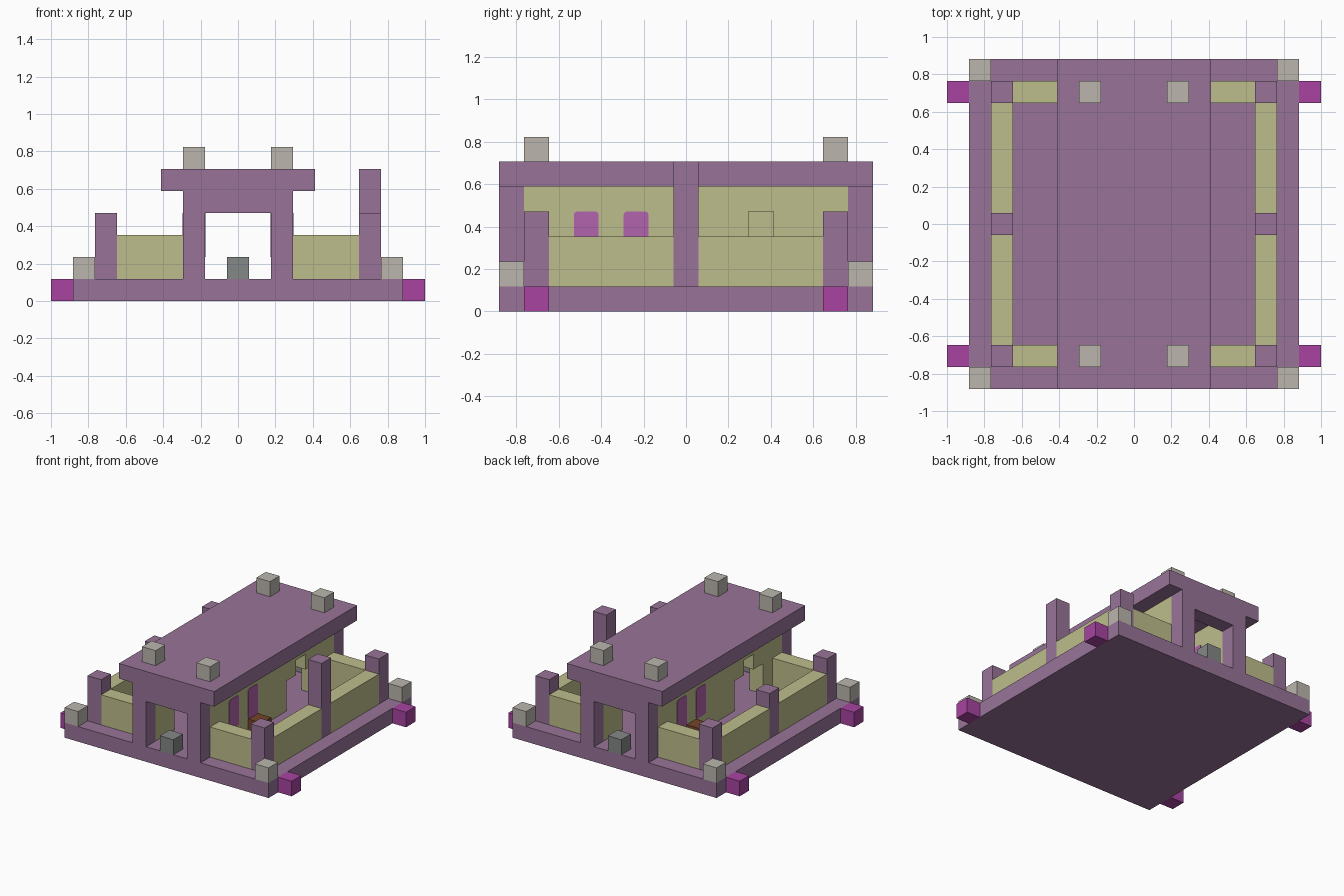
import bpy, bmesh

if "Cube" in bpy.data.objects:
    bpy.data.objects.remove(bpy.data.objects["Cube"], do_unlink=True)

U = 2 / 17              # one block
W, D = 17, 15           # blocks across and deep


def material(name, rgb):
    col = [((c / 255 + 0.055) / 1.055) ** 2.4 for c in rgb] + [1.0]
    m = bpy.data.materials.new(name)
    m.use_nodes = True
    m.diffuse_color = col
    m.node_tree.nodes["Principled BSDF"].inputs["Base Color"].default_value = col
    return m


PURPLE = material("dusty purple", (152, 116, 152))
KHAKI = material("khaki", (190, 190, 140))
STONE = material("pale stone", (187, 182, 174))
MAGENTA = material("magenta", (168, 68, 160))
PINK = material("window pink", (178, 100, 172))
GREY = material("dark grey", (132, 136, 134))
BROWN = material("brown", (118, 68, 42))


def box(name, mat, lo, hi):
    """Box between two block-grid corners."""
    size = [(b - a) * U for a, b in zip(lo, hi)]
    mid = [(a + b) / 2 * U for a, b in zip(lo, hi)]
    bm = bmesh.new()
    bmesh.ops.create_cube(bm, size=1)
    bmesh.ops.scale(bm, vec=size, verts=bm.verts)
    me = bpy.data.meshes.new(name)
    bm.to_mesh(me)
    bm.free()
    me.materials.append(mat)
    ob = bpy.data.objects.new(name, me)
    ob.location = (mid[0] - W * U / 2, mid[1] - D * U / 2, mid[2])
    bpy.context.collection.objects.link(ob)
    return ob


def turned(name, mat, lo, hi):
    """Box plus its copy turned half a circle about the centre."""
    box(name + "_left", mat, lo, hi)
    box(name + "_right", mat, (W - hi[0], D - hi[1], lo[2]),
        (W - lo[0], D - lo[1], hi[2]))


def corners(name, mat, lo, hi):
    """Box repeated in all four corners."""
    turned(name + "_back", mat, lo, hi)
    turned(name + "_front", mat, (lo[0], D - hi[1], lo[2]), (hi[0], D - lo[1], hi[2]))


# Base and roof slabs
box("base", PURPLE, (1, 0, 0), (16, 15, 1))
box("roof", PURPLE, (5, 0, 5), (12, 15, 6))

# Corner details
corners("base_peg", MAGENTA, (16, 13, 0), (17, 14, 1))
corners("corner_stone", STONE, (15, 14, 1), (16, 15, 2))
corners("roof_stone", STONE, (10, 13, 6), (11, 14, 7))
corners("corner_post", PURPLE, (14, 13, 1), (15, 14, 4))

# Middle posts, one of them tall
box("tall_middle_post", PURPLE, (14, 7, 1), (15, 8, 6))
box("short_middle_post", PURPLE, (2, 7, 1), (3, 8, 4))

# Low yard walls
corners("side_yard_wall", KHAKI, (14, 8, 1), (15, 13, 3))
corners("end_yard_wall", KHAKI, (11, 13, 1), (14, 14, 3))
corners("inner_end_yard_wall", KHAKI, (10.5, 13, 1), (11, 14, 3))

# Entrance frames with a block in each doorway
corners("door_jamb", PURPLE, (10, 14, 1), (11, 15, 5))
turned("door_lintel", PURPLE, (7, 14, 4), (10, 15, 5))
turned("door_block", GREY, (8, 14, 1), (9, 15, 2))

# House side walls, each with a stepped arch
turned("wall_long_part", KHAKI, (10, 1, 1), (11, 9, 5))
turned("wall_end_part", KHAKI, (10, 12, 1), (11, 14, 5))
turned("wall_arch_top", KHAKI, (10, 9, 4), (11, 12, 5))
for y in (9, 11):
    turned("wall_arch_step", KHAKI, (10, y, 3), (11, y + 1, 4))

# Window plates with softened corners, on both faces of each wall
for y in (3, 5):
    for x in (9.97, 10.97):
        turned("window", PINK, (x, y, 2), (x + 0.06, y + 1, 4))
for ob in bpy.data.objects:
    if ob.name.startswith("window"):
        bm = bmesh.new()
        bm.from_mesh(ob.data)
        edges = [e for e in bm.edges
                 if abs(e.verts[0].co.x - e.verts[1].co.x) > 0.001]
        bmesh.ops.bevel(bm, geom=edges, offset=0.015, segments=2,
                        profile=0.5, affect="EDGES")
        bm.to_mesh(ob.data)
        bm.free()

# Brown blocks beside the house walls
box("left_crate", BROWN, (11, 5, 1), (12, 6, 2))
box("right_crate", BROWN, (5, 10, 1), (6, 11, 2))
